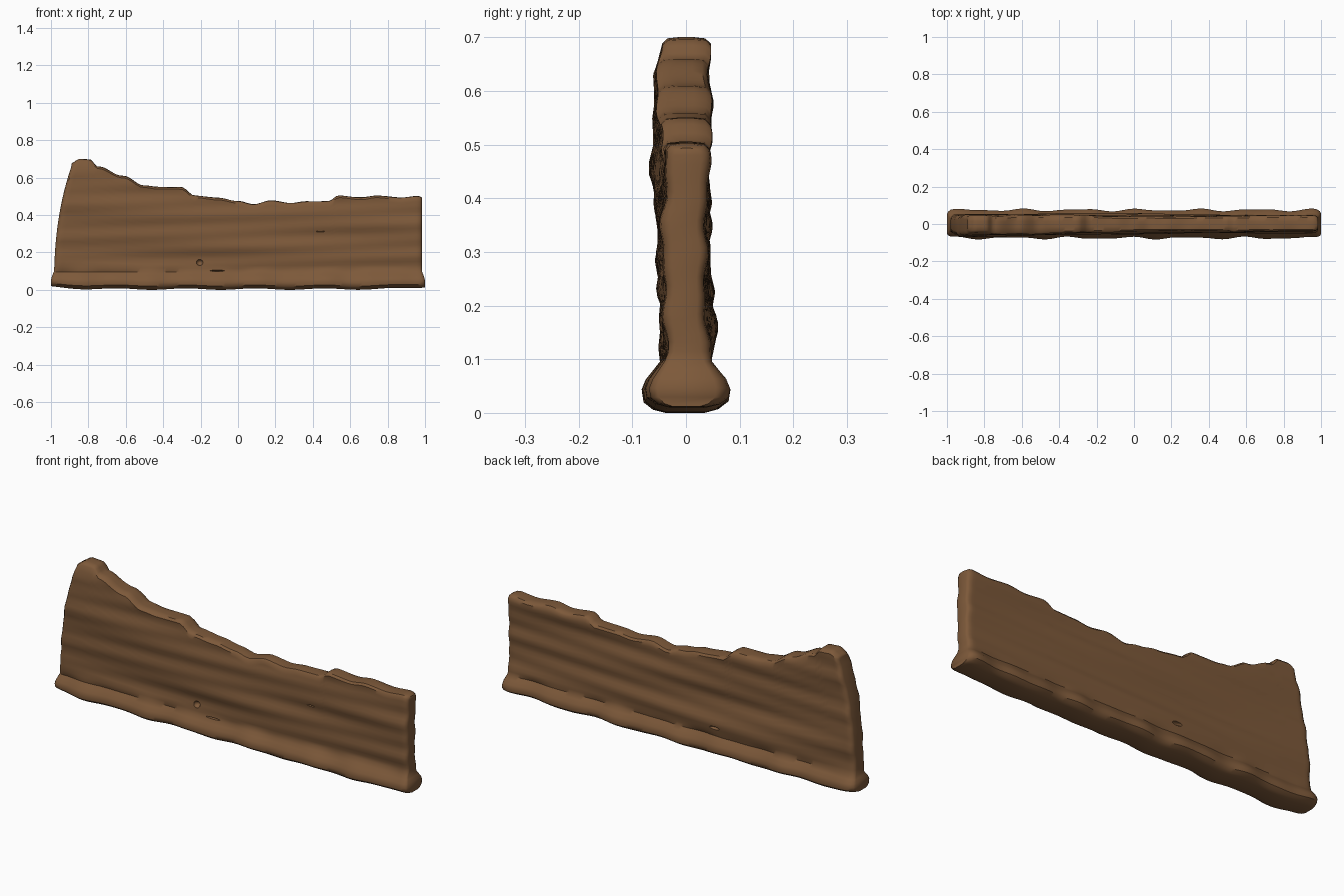
import bpy, bmesh, math
from math import sin, exp

if "Cube" in bpy.data.objects:
    bpy.data.objects.remove(bpy.data.objects["Cube"])

# Single wood colour
wood = bpy.data.materials.new("brown wood")
wood.use_nodes = True
wood.diffuse_color = (0.205, 0.1, 0.042, 1)
wood.node_tree.nodes["Principled BSDF"].inputs["Base Color"].default_value = wood.diffuse_color
wood.node_tree.nodes["Principled BSDF"].inputs["Roughness"].default_value = 0.8

# Weathered top edge: (x, z)
CREST = [(-1, .56), (-.9, .63), (-.88, .68), (-.84, .70), (-.78, .697), (-.73, .66),
         (-.6, .61), (-.5, .56), (-.42, .55), (-.3, .55), (-.23, .505), (-.1, .492),
         (0, .475), (.08, .458), (.17, .478), (.28, .465), (.36, .473), (.48, .475),
         (.53, .505), (.65, .494), (.73, .505), (.85, .494), (.95, .502), (1, .49)]


def crest(x):
    for (x0, z0), (x1, z1) in zip(CREST, CREST[1:]):
        if x <= x1:
            f = max(0, (x - x0) / (x1 - x0))
            return z0 + (z1 - z0) * f * f * (3 - 2 * f)
    return CREST[-1][1]


def bump(v, centre, width):
    return exp(-((v - centre) / width) ** 2)


def wall_y(x, z, side):
    """Depth of one wall face, with long grain ridges along x."""
    left = max(0, min(1, (.3 - x) / 1.2))
    grain = (.0035 * sin(38 * z + 2.2 * x + side) + .003 * sin(71 * z - 3 * x + 2 * side)
             + .003 * sin(5 * x + 16 * z + 2 * side))
    if side < 0:
        half = .040 + .022 * left * bump(z, .48, .3) + .006 * bump(z, .3, .1) * bump(x, .2, .6)
    else:
        half = .039 + .005 * left + .018 * bump(z, .14, .08) * bump(x, -.1, .5)
    return side * (half + grain)


# Half profile of the foot: (z, half width)
FOOT = [(.0, .035), (.006, .056), (.02, .072), (.04, .075), (.06, .068), (.08, .055), (.097, .044)]
LEVELS = 22


def ring(u, end):
    """One closed cross-section; end (0..1) tucks the sides in at the board ends."""
    pts = {-1: [], 1: []}
    sign = 1 if u > 0 else -1
    fade = max(0, (-.55 - u) / .45)
    top = crest(u * .985 + .10 * fade)
    for side in (-1, 1):
        for z, w in FOOT:
            swell = .005 * sin(20 * u + side) + .003 * sin(33 * u + 2 * side)
            lift = (.006 + .004 * sin(17 * u) + .012 * abs(u) ** 8) * (1 - z / .1)
            y = side * (w + swell * min(1, w / .07)) * (1 - .28 * end)
            x = u - sign * .016 * abs(u) ** 30 * max(0, (z - .05) / .05)
            pts[side].append((x, y, z + lift - .002))
        for i in range(1, LEVELS + 1):
            t = i / LEVELS
            z = .097 + (top - .012 - .097) * t
            x = u - sign * .016 * abs(u) ** 30 + .10 * fade * min(1.05, z / .68) ** 2.4
            pts[side].append((x, wall_y(x, z, side) * (1 - .42 * end), z))
        x, y, z = pts[side][-1]
        pts[side].append((x, y * .78, top - .002))
        pts[side].append((x, y * .3, top + .001 * sin(40 * u)))
    return pts[-1] + pts[1][::-1]


# Board with spread foot: sections lofted along its length
stations = [(-1, 1), (-.994, .5), (-.98, .12)]
stations += [(-.96 + 1.92 * i / 110, 0) for i in range(111)]
stations += [(.98, .12), (.994, .5), (1, 1)]
bm = bmesh.new()
rings = [[bm.verts.new(p) for p in ring(u, e)] for u, e in stations]
n = len(rings[0])
for a, b in zip(rings, rings[1:]):
    for i in range(n):
        j = (i + 1) % n
        bm.faces.new((a[i], b[i], b[j], a[j]))
for r in (rings[0], rings[-1]):
    for i in range(n // 2 - 1):
        bm.faces.new((r[i], r[i + 1], r[n - 2 - i], r[n - 1 - i]))
bmesh.ops.recalc_face_normals(bm, faces=bm.faces)
mesh = bpy.data.meshes.new("wooden_board")
bm.to_mesh(mesh)
bm.free()
board = bpy.data.objects.new("wooden_board", mesh)
bpy.context.collection.objects.link(board)
mesh.materials.append(wood)


# Knot holes and short cracks
def knot(name, loc, size):
    bpy.ops.mesh.primitive_uv_sphere_add(segments=12, ring_count=8, radius=1, location=loc)
    cutter = bpy.context.object
    cutter.name = name
    cutter.scale = size
    cutter.data.materials.append(wood)
    cutter.hide_render = True
    cutter.hide_set(True)
    mod = board.modifiers.new(name, 'BOOLEAN')
    mod.operation = 'DIFFERENCE'
    mod.solver = 'EXACT'
    mod.object = cutter


knot("front_knot_cutter", (-.205, -.05, .147), (.02, .028, .018))
knot("back_knot_cutter", (-.2, .063, .14), (.03, .02, .009))
knot("front_crack_cutter", (-.11, -.044, .102), (.04, .012, .004))
knot("small_crack_cutter", (.44, -.044, .312), (.025, .012, .004))

# Bake the cuts and remove the helpers
bpy.context.view_layer.update()
baked = bpy.data.meshes.new_from_object(board.evaluated_get(bpy.context.evaluated_depsgraph_get()))
board.modifiers.clear()
board.data = baked
for o in [o for o in bpy.data.objects if o.name.endswith("_cutter")]:
    bpy.data.objects.remove(o)
bpy.ops.object.select_all(action='DESELECT')
board.select_set(True)
bpy.context.view_layer.objects.active = board
bpy.ops.object.shade_smooth_by_angle(angle=math.radians(40))
